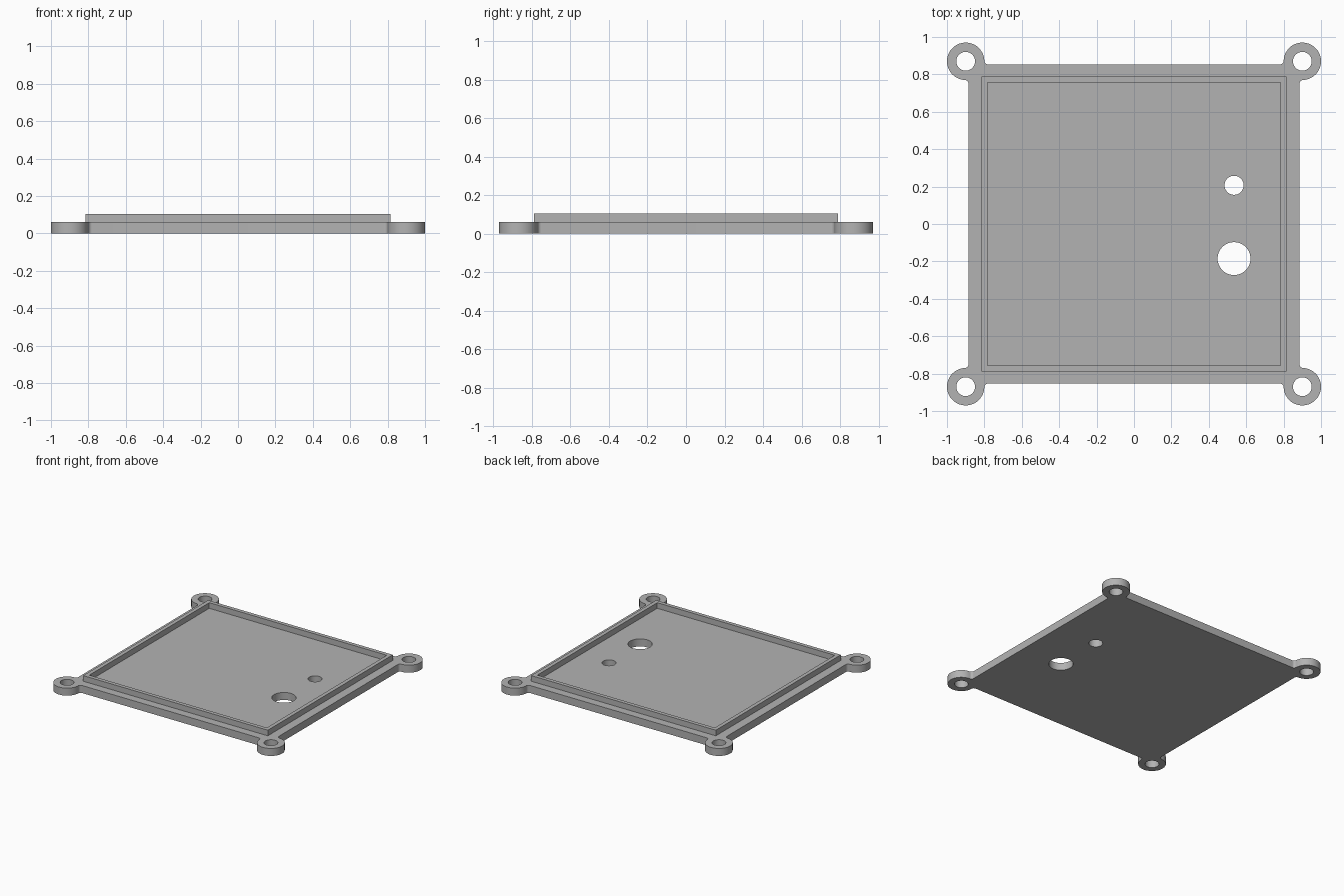
import bpy, bmesh
from math import pi, sin, cos, atan2, sqrt

cube = bpy.data.objects.get("Cube")
if cube:
    bpy.data.objects.remove(cube, do_unlink=True)

grey = bpy.data.materials.new("plain grey")
grey.use_nodes = True
colour = (0.45, 0.45, 0.45, 1)
grey.diffuse_color = colour
grey.node_tree.nodes["Principled BSDF"].inputs["Base Color"].default_value = colour


def arc(cx, cy, r, start, end, steps):
    return [(cx + r * cos(start + (end - start) * i / steps),
             cy + r * sin(start + (end - start) * i / steps)) for i in range(steps + 1)]


def circle(cx, cy, r):
    return arc(cx, cy, r, 0, 2 * pi, 48)[:-1]


def rectangle(x, y):
    return [(x, y), (-x, y), (-x, -y), (x, -y)]


def extruded_plate(name, loops, bottom, top):
    """Fill the outline (first loop) minus the holes and give it thickness."""
    bm = bmesh.new()
    edges = []
    for loop in loops:
        verts = [bm.verts.new((x, y, bottom)) for x, y in loop]
        edges += [bm.edges.new((v, verts[i - 1])) for i, v in enumerate(verts)]
    bmesh.ops.triangle_fill(bm, edges=edges, use_beauty=True, normal=(0, 0, 1))
    raised = bmesh.ops.extrude_face_region(bm, geom=bm.faces[:], use_keep_orig=True)["geom"]
    bmesh.ops.translate(bm, vec=(0, 0, top - bottom),
                        verts=[g for g in raised if isinstance(g, bmesh.types.BMVert)])
    bmesh.ops.recalc_face_normals(bm, faces=bm.faces[:])
    mesh = bpy.data.meshes.new(name)
    bm.to_mesh(mesh)
    bm.free()
    mesh.materials.append(grey)
    obj = bpy.data.objects.new(name, mesh)
    bpy.context.collection.objects.link(obj)
    bpy.ops.object.select_all(action="DESELECT")
    obj.select_set(True)
    bpy.context.view_layer.objects.active = obj
    bpy.ops.object.shade_smooth_by_angle(angle=pi / 6)
    return obj


# One corner of the outline: fillet, round mounting ear, fillet
half_x, half_y = 0.885, 0.853
ear_x, ear_y, ear_r, fillet = 0.9, 0.87, 0.1, 0.02
reach = ear_r + fillet
ax = half_x + fillet
ay = ear_y - sqrt(reach ** 2 - (ax - ear_x) ** 2)
by = half_y + fillet
bx = ear_x - sqrt(reach ** 2 - (by - ear_y) ** 2)
a = atan2(ear_y - ay, ear_x - ax)
b = atan2(by - ear_y, bx - ear_x)
corner = (arc(ax, ay, fillet, pi, a, 8)
          + arc(ear_x, ear_y, ear_r, a - pi, b, 40)[1:]
          + arc(bx, by, fillet, b - pi, -pi / 2, 8)[1:])

# Mirror the corner into all four quadrants
outline = []
for sx, sy in ((1, 1), (-1, 1), (-1, -1), (1, -1)):
    points = [(sx * x, sy * y) for x, y in corner]
    outline += points if sx * sy > 0 else points[::-1]

# Base plate with screw holes and two panel holes
holes = [circle(sx * ear_x, sy * ear_y, 0.05) for sx in (-1, 1) for sy in (-1, 1)]
holes += [circle(0.535, 0.207, 0.051), circle(0.535, -0.185, 0.088)]
extruded_plate("base_plate", [outline] + holes, 0, 0.06)

# Raised locating rim
extruded_plate("locating_rim", [rectangle(0.815, 0.788), rectangle(0.784, 0.757)], 0.06, 0.105)
